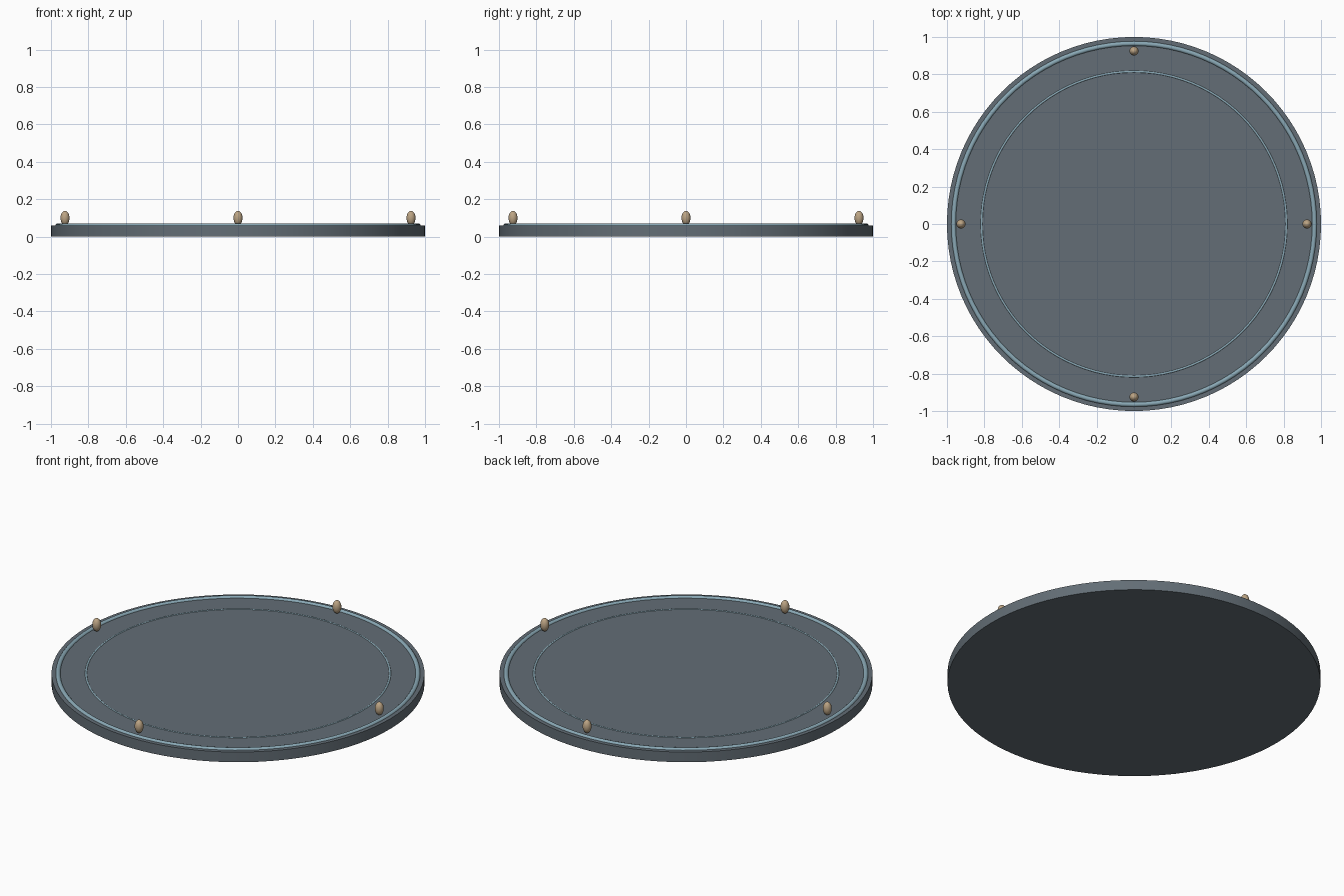
import bpy, math

cube = bpy.data.objects.get("Cube")
if cube:
    bpy.data.objects.remove(cube, do_unlink=True)


def material(name, rgb):
    mat = bpy.data.materials.new(name)
    mat.use_nodes = True
    mat.diffuse_color = (*rgb, 1)
    mat.node_tree.nodes["Principled BSDF"].inputs["Base Color"].default_value = (*rgb, 1)
    return mat


slate = material("slate grey", (0.125, 0.155, 0.18))
pale_blue = material("pale blue", (0.25, 0.39, 0.46))
tan = material("warm tan", (0.50, 0.37, 0.23))


def finish(name, mat):
    obj = bpy.context.object
    obj.name = name
    obj.data.materials.append(mat)
    bpy.ops.object.shade_smooth_by_angle(angle=math.radians(40))
    return obj


# Round slab
THICK = 0.06
bpy.ops.mesh.primitive_cylinder_add(vertices=96, radius=1, depth=THICK,
                                    location=(0, 0, THICK / 2))
finish("disc", slate)

# Raised rings, half sunk into the slab
for name, radius, tube, z in (("outer_ring", 0.965, 0.013, 0.057),
                              ("inner_ring", 0.815, 0.006, 0.057)):
    bpy.ops.mesh.primitive_torus_add(major_radius=radius, minor_radius=tube,
                                     major_segments=96, minor_segments=12,
                                     location=(0, 0, z))
    finish(name, pale_blue)

# Four egg-shaped studs around the rim
for i, side in enumerate(("left", "back", "right", "front")):
    a = i * math.pi / 2
    bpy.ops.mesh.primitive_uv_sphere_add(
        segments=24, ring_count=16, radius=1,
        location=(0.925 * math.cos(a), 0.925 * math.sin(a), 0.1))
    bpy.context.object.scale = (0.024, 0.024, 0.038)
    bpy.ops.object.transform_apply(location=False, rotation=False, scale=True)
    finish(side + "_stud", tan)
